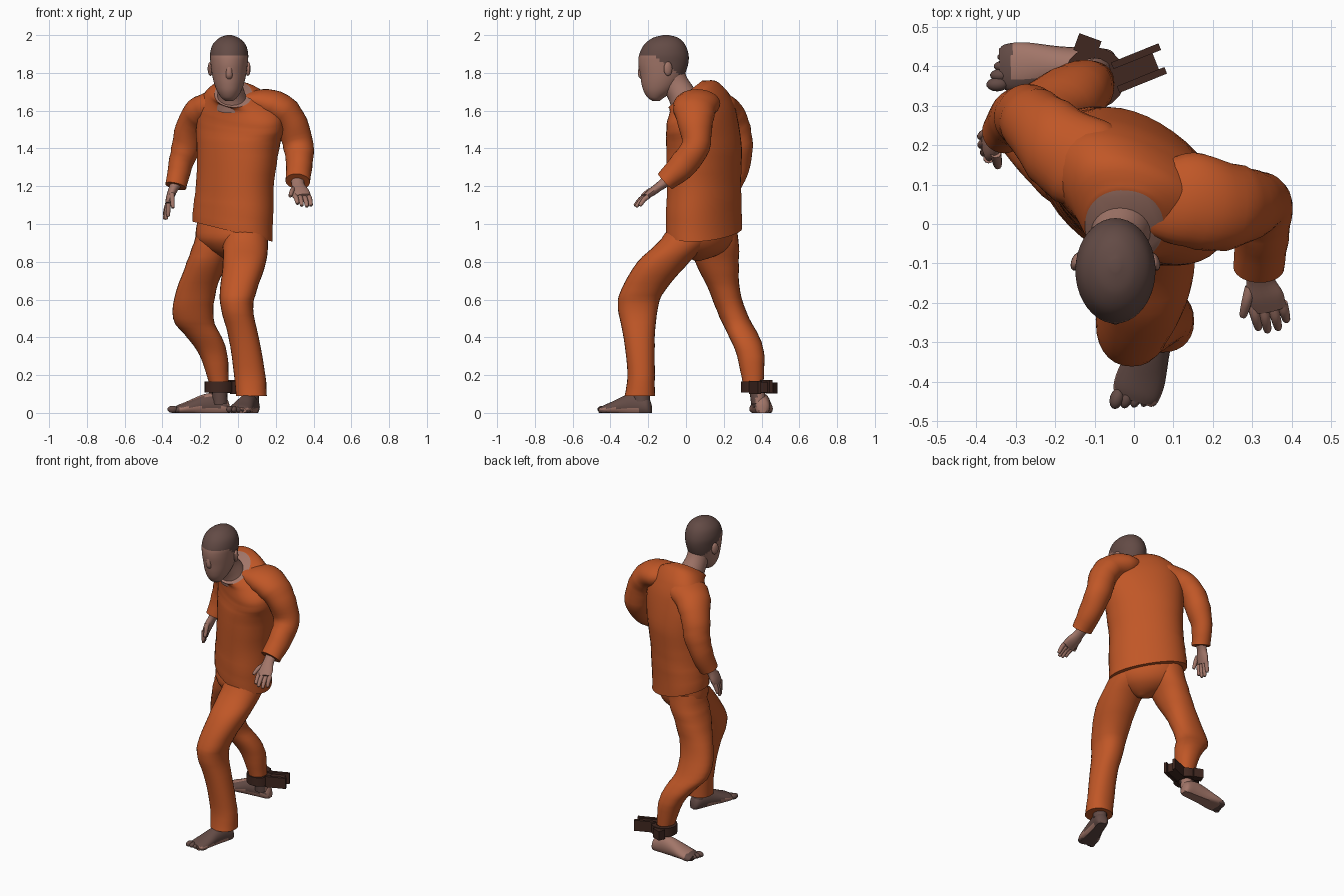
import bpy, bmesh, math
from mathutils import Vector, Matrix


def material(name, rgb):
    m = bpy.data.materials.new(name)
    m.diffuse_color = (*rgb, 1)
    return m


ORANGE = material("orange cloth", (0.53, 0.095, 0.02))
SKIN = material("skin", (0.36, 0.18, 0.14))
DARK = material("dark hair and dirt", (0.125, 0.07, 0.06))
IRON = material("rusty iron", (0.05, 0.02, 0.014))


def finish(bm, name, mats):
    bmesh.ops.recalc_face_normals(bm, faces=bm.faces)
    me = bpy.data.meshes.new(name)
    bm.to_mesh(me)
    bm.free()
    for m in mats:
        me.materials.append(m)
    ob = bpy.data.objects.new(name, me)
    bpy.context.collection.objects.link(ob)
    return ob


def loft(name, rings, mats, segs=28, steps=4, power=2.0, fold=0.0, rule=None, cap_mat=0, floor=False):
    """Skin through rings of (centre, half axis u, half axis v), smoothed along the way."""
    def spline(i, t):
        p = [rings[max(0, min(len(rings) - 1, i + k))] for k in (-1, 0, 1, 2)]
        return [0.5 * (2 * b + (c - a) * t + (2 * a - 5 * b + 4 * c - d) * t * t
                       + (3 * b - a - 3 * c + d) * t ** 3) for a, b, c, d in zip(*p)]
    bm = bmesh.new()
    rows = []
    dense = [spline(i, s / steps) for i in range(len(rings) - 1) for s in range(steps)] + [rings[-1]]
    for j, (c, u, v) in enumerate(dense):
        row = []
        for k in range(segs):
            t = 2 * math.pi * k / segs
            cs, sn = math.cos(t), math.sin(t)
            f = 1 + fold * math.sin(1.6 * j + 2 * math.sin(t + 0.5 * j))
            p = c + u * (f * math.copysign(abs(cs) ** (2 / power), cs)) \
                + v * (f * math.copysign(abs(sn) ** (2 / power), sn))
            if floor:
                p.z = max(p.z, 0)
            row.append(bm.verts.new(p))
        rows.append(row)
    for a, b in zip(rows, rows[1:]):
        for k in range(segs):
            n = (k + 1) % segs
            bm.faces.new((a[k], a[n], b[n], b[k]))
    bm.faces.new(rows[0])
    bm.faces.new(rows[-1]).material_index = cap_mat
    if rule:
        for f in bm.faces:
            f.material_index = rule(f.calc_center_median())
    return finish(bm, name, mats)


def flat(cx, cy, z, a, b, rot=0, tx=0, ty=0):
    """Level ring, turned by rot and sloped by tx, ty."""
    r = math.radians(rot)
    u = Vector((a * math.cos(r), a * math.sin(r), 0))
    v = Vector((-b * math.sin(r), b * math.cos(r), 0))
    for w in (u, v):
        w.z = tx * w.x + ty * w.y
    return Vector((cx, cy, z)), u, v


def span(z, x0, x1, y0, y1):
    return flat((x0 + x1) / 2, (y0 + y1) / 2, z, (x1 - x0) / 2, (y1 - y0) / 2)


def tube(name, pts, mats, wide=(0, 1, 0), **kw):
    """Tube through (x, y, z, radius along wide, other radius)."""
    ps = [Vector(p[:3]) for p in pts]
    rings = []
    for i, p in enumerate(pts):
        t = (ps[min(i + 1, len(ps) - 1)] - ps[max(i - 1, 0)]).normalized()
        u = Vector(wide)
        u = (u - t * u.dot(t)).normalized()
        rings.append((ps[i], u * p[3], t.cross(u) * p[-1]))
    return loft(name, rings, mats, **kw)


def ball(name, loc, size, mat, rot=0):
    bm = bmesh.new()
    bmesh.ops.create_uvsphere(bm, u_segments=14, v_segments=10, radius=1)
    bm.transform(Matrix.Translation(loc) @ Matrix.Rotation(rot, 4, 'Z') @ Matrix.Diagonal((*size, 1)))
    return finish(bm, name, [mat])


def box(name, loc, size, mat, rot=0):
    bm = bmesh.new()
    bmesh.ops.create_cube(bm, size=1)
    bm.transform(Matrix.Translation(loc) @ Matrix.Rotation(math.radians(rot), 4, 'Z') @ Matrix.Diagonal((*size, 1)))
    return finish(bm, name, [mat])


# Shirt body, twisted so the +x side is forward, with a sloped skin-filled collar
loft("shirt", [
    flat(-0.03, 0.095, 0.96, 0.235, 0.165, -40, -0.25),
    flat(-0.025, 0.095, 1.08, 0.232, 0.165, -40, -0.1),
    flat(-0.015, 0.095, 1.22, 0.225, 0.165, -40),
    flat(0.0, 0.095, 1.40, 0.235, 0.17, -36),
    flat(0.01, 0.085, 1.52, 0.25, 0.155, -31, 0, 0.2),
    flat(0.01, 0.065, 1.61, 0.235, 0.135, -28, 0, 0.45),
    flat(0.0, 0.035, 1.675, 0.165, 0.11, -22, 0, 0.68),
    flat(-0.025, -0.005, 1.688, 0.10, 0.09, -5, 0, 0.78)],
    [ORANGE, SKIN], segs=40, power=2.15, fold=0.006, cap_mat=1)

# Trousers: seat and two striding legs
loft("trouser_seat", [
    flat(-0.01, 0.06, 0.805, 0.015, 0.015, -40), flat(-0.02, 0.075, 0.83, 0.09, 0.07, -40),
    flat(-0.03, 0.08, 0.87, 0.165, 0.12, -40), flat(-0.035, 0.08, 0.93, 0.213, 0.148, -40),
    flat(-0.03, 0.09, 1.02, 0.21, 0.14, -40)], [ORANGE])
loft("front_trouser_leg", [
    span(0.98, -0.07, 0.15, -0.09, 0.15), span(0.90, -0.08, 0.158, -0.15, 0.12),
    span(0.80, -0.08, 0.15, -0.255, 0.02), span(0.65, -0.095, 0.10, -0.345, -0.11),
    span(0.55, -0.09, 0.08, -0.36, -0.15), span(0.40, -0.05, 0.11, -0.33, -0.165),
    span(0.20, -0.02, 0.145, -0.31, -0.165), span(0.09, -0.012, 0.152, -0.325, -0.165)],
    [ORANGE], fold=0.01, power=2.2)
loft("back_trouser_leg", [
    span(0.98, -0.21, -0.01, 0.05, 0.27), span(0.90, -0.235, -0.02, 0.03, 0.28),
    span(0.80, -0.27, -0.06, 0.05, 0.28), span(0.65, -0.325, -0.115, 0.12, 0.285),
    span(0.50, -0.345, -0.13, 0.18, 0.335), span(0.40, -0.27, -0.085, 0.23, 0.39),
    span(0.30, -0.20, -0.055, 0.27, 0.415), span(0.16, -0.155, -0.05, 0.30, 0.41)],
    [ORANGE], fold=0.015, power=2.2)

# Sleeves, starting deep inside the shoulders
tube("front_sleeve", [
    (0.04, 0.065, 1.66, 0.09, 0.04), (0.14, 0.06, 1.64, 0.12, 0.078), (0.235, 0.045, 1.60, 0.112, 0.085),
    (0.29, 0.05, 1.52, 0.09, 0.082), (0.32, 0.05, 1.41, 0.076, 0.08), (0.325, -0.01, 1.32, 0.075, 0.07),
    (0.315, -0.11, 1.225, 0.055, 0.065)], [ORANGE], fold=0.02)
tube("rear_sleeve", [
    (-0.04, 0.11, 1.65, 0.09, 0.04), (-0.12, 0.15, 1.63, 0.118, 0.075), (-0.195, 0.20, 1.59, 0.108, 0.085),
    (-0.245, 0.25, 1.52, 0.09, 0.08), (-0.275, 0.275, 1.41, 0.08, 0.075), (-0.305, 0.27, 1.31, 0.07, 0.062),
    (-0.33, 0.235, 1.20, 0.058, 0.056)], [ORANGE], (0.45, 0.89, 0), fold=0.025)


# Hands: palm, four fingers and a thumb, each finger as (base, tip)
def hand(label, palm, wide, fingers):
    tube(label + "_palm", palm, [SKIN], wide, segs=16)
    for i, (a, b) in enumerate(fingers):
        a, b = Vector(a), Vector(b)
        m = (a + b) / 2 + Vector((0, 0, 0.008))
        tube(f"{label}_finger_{i + 1}", [(*a, 0.014), (*m, 0.013), (*b, 0.010), (*(b + (b - m) * 0.15), 0.004)],
             [SKIN], wide, segs=10, steps=3)


hand("front_hand", [(0.315, -0.10, 1.23, 0.035, 0.03), (0.32, -0.14, 1.20, 0.035, 0.024),
                    (0.33, -0.18, 1.17, 0.048, 0.022), (0.34, -0.215, 1.145, 0.046, 0.016)], (1, 0, 0),
     [((0.30, -0.205, 1.15), (0.315, -0.262, 1.11)), ((0.327, -0.21, 1.145), (0.338, -0.268, 1.10)),
      ((0.352, -0.21, 1.14), (0.365, -0.262, 1.095)), ((0.375, -0.20, 1.145), (0.386, -0.242, 1.10)),
      ((0.295, -0.16, 1.185), (0.277, -0.23, 1.15))])
hand("rear_hand", [(-0.33, 0.235, 1.21, 0.036, 0.03), (-0.345, 0.225, 1.18, 0.034, 0.024),
                   (-0.36, 0.21, 1.14, 0.045, 0.021), (-0.37, 0.20, 1.105, 0.043, 0.016)], (0, 1, 0),
     [((-0.368, 0.168, 1.11), (-0.37, 0.165, 1.045)), ((-0.372, 0.19, 1.105), (-0.38, 0.18, 1.03)),
      ((-0.373, 0.212, 1.105), (-0.387, 0.20, 1.03)), ((-0.37, 0.232, 1.11), (-0.388, 0.222, 1.05)),
      ((-0.35, 0.18, 1.16), (-0.345, 0.148, 1.09))])


# Feet: a flat-soled loft from heel to toes, an ankle and five toes
def foot(label, heel, toe, side, ankle, rule):
    h, e = Vector((*heel, 0)), Vector((*toe, 0))
    d = (e - h).normalized()
    s = Vector((-d.y, d.x, 0)) * side          # towards the big toe
    rings = []
    for t, w, top in ((0, 0.02, 0.045), (0.06, 0.038, 0.08), (0.25, 0.044, 0.105), (0.45, 0.05, 0.095),
                      (0.7, 0.062, 0.06), (0.84, 0.06, 0.042), (0.91, 0.048, 0.03)):
        c = h.lerp(e, t) + Vector((0, 0, top * 0.4))
        rings.append((c, s * w, Vector((0, 0, top * 0.6))))
    loft(label, rings, [SKIN, DARK], segs=24, steps=6, rule=rule, floor=True)
    for i in range(5):
        p = h.lerp(e, 0.93 - 0.03 * i) + s * (0.042 - 0.023 * i)
        r = 0.021 - 0.002 * i
        ball(f"{label}_toe_{i + 1}", (p.x, p.y, r * 0.9), (0.028, r * 0.85, r * 0.9), DARK, math.atan2(d.y, d.x))
    tube(label + "_ankle", ankle, [SKIN, DARK], segs=16, rule=rule)


foot("front_foot", (0.085, -0.185), (-0.01, -0.475), -1,
     [(0.07, -0.235, 0.06, 0.045, 0.04), (0.07, -0.24, 0.20, 0.045, 0.042)],
     lambda p: int(p.x > 0.0 + 0.32 * (p.y + 0.25) and not (0.003 < p.z < 0.025 and p.y < -0.25)))
foot("back_foot", (-0.045, 0.405), (-0.37, 0.395), 1,
     [(-0.095, 0.385, 0.05, 0.04, 0.04), (-0.10, 0.365, 0.20, 0.04, 0.04)],
     lambda p: int(p.x < -0.31 or (p.z > 0.03 and p.y < 0.372)))

# Neck and head, with the hair chosen by a sloping hairline
tube("neck", [(-0.03, 0.005, 1.62, 0.088, 0.085), (-0.035, -0.02, 1.68, 0.074, 0.075),
              (-0.043, -0.055, 1.74, 0.066, 0.07), (-0.045, -0.08, 1.80, 0.066, 0.07)], [SKIN], (1, 0, 0))
X = -0.047
loft("head", [
    flat(X, -0.158, 1.652, 0.02, 0.02), flat(X, -0.16, 1.668, 0.04, 0.042),
    flat(X, -0.148, 1.70, 0.062, 0.075), flat(X, -0.135, 1.74, 0.078, 0.10),
    flat(X, -0.125, 1.79, 0.09, 0.118), flat(X, -0.12, 1.85, 0.098, 0.132),
    flat(X, -0.117, 1.90, 0.101, 0.13), flat(X, -0.113, 1.95, 0.087, 0.108),
    flat(X, -0.108, 1.985, 0.052, 0.068), flat(X, -0.105, 2.0, 0.012, 0.015)],
    [SKIN, DARK], segs=40, steps=6,
    rule=lambda p: int(p.z > min(1.888, 1.765 - 0.75 * p.y)))
tube("nose", [(X, -0.236, 1.85, 0.014, 0.010), (X, -0.242, 1.81, 0.016, 0.012),
              (X, -0.238, 1.785, 0.018, 0.014), (X, -0.226, 1.765, 0.014, 0.008)], [SKIN], (1, 0, 0), segs=14)
for side, label in ((-1, "left"), (1, "right")):
    ball(label + "_ear", (X + side * 0.099, -0.095, 1.822), (0.013, 0.024, 0.038), SKIN, side * 0.35)

# Ankle shackle: an open band, a hinge block and a twin-plate lock
bm = bmesh.new()
rows = []
for r, z in ((0.05, 0.108), (0.078, 0.108), (0.078, 0.165), (0.05, 0.165)):
    rows.append([bm.verts.new((-0.10 + r * math.cos(k * math.pi / 10), 0.37 + r * math.sin(k * math.pi / 10), z))
                 for k in range(20)])
for i in range(4):
    a, b = rows[i], rows[(i + 1) % 4]
    for k in range(20):
        bm.faces.new((a[k], a[(k + 1) % 20], b[(k + 1) % 20], b[k]))
finish(bm, "shackle_band", [IRON])
box("shackle_hinge", (-0.118, 0.452, 0.132), (0.06, 0.045, 0.06), IRON, -20)
box("shackle_lock", (0.002, 0.39, 0.135), (0.115, 0.07, 0.055), IRON, 22)
for x, y, z in ((0.02, 0.365, 0.135), (0.005, 0.425, 0.14)):
    box("shackle_plate", (x, y, z), (0.13, 0.018, 0.07), IRON, 22)

# Smooth shading with crisp edges
bpy.ops.object.select_all(action='DESELECT')
for ob in bpy.context.scene.objects:
    ob.select_set(True)
    bpy.context.view_layer.objects.active = ob
bpy.ops.object.shade_smooth_by_angle(angle=math.radians(40))
